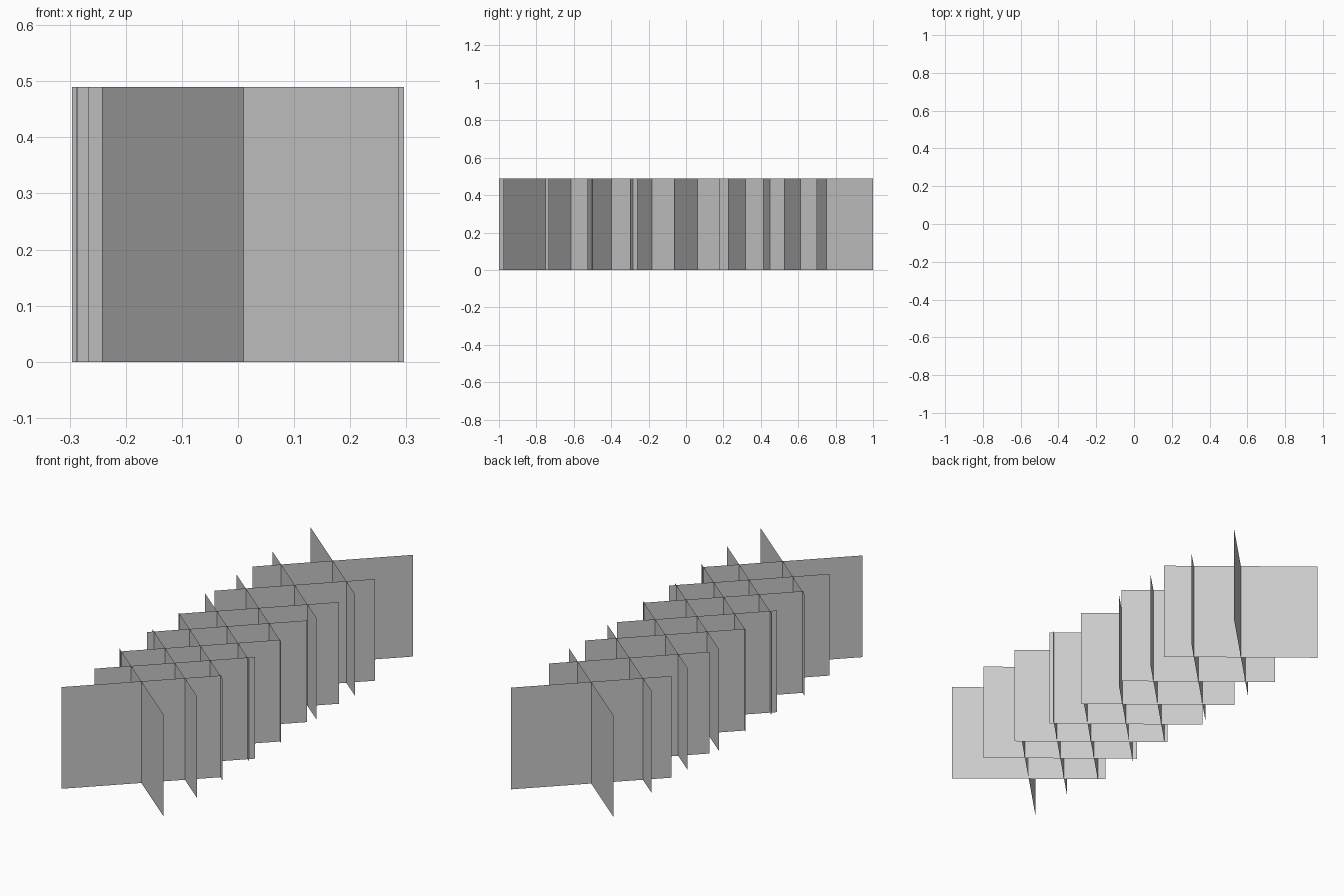
import bpy

if "Cube" in bpy.data.objects:
    bpy.data.objects.remove(bpy.data.objects["Cube"])

HEIGHT = 0.49
ARM_A = (0.252, 0.25)     # half span of the first card of each cross
ARM_B = (0.276, -0.226)   # half span of the second card

# Centres of the crossed card pairs along the row
CENTRES = [(0.01, -0.75), (0.02, -0.51), (0.01, -0.30), (-0.01, -0.07),
           (-0.005, 0.165), (-0.013, 0.45), (-0.02, 0.75)]


def card(name, centre, arm):
    """Upright flat card running through centre along arm."""
    (cx, cy), (ax, ay) = centre, arm
    verts = [(cx + s * ax, cy + s * ay, z)
             for s, z in ((-1, 0), (1, 0), (1, HEIGHT), (-1, HEIGHT))]
    mesh = bpy.data.meshes.new(name)
    mesh.from_pydata(verts, [], [(0, 1, 2, 3)])
    obj = bpy.data.objects.new(name, mesh)
    bpy.context.collection.objects.link(obj)
    return obj


# Row of crossed foliage cards
for i, c in enumerate(CENTRES, 1):
    card(f"foliage_card_{i}_a", c, ARM_A)
    card(f"foliage_card_{i}_b", c, ARM_B)
